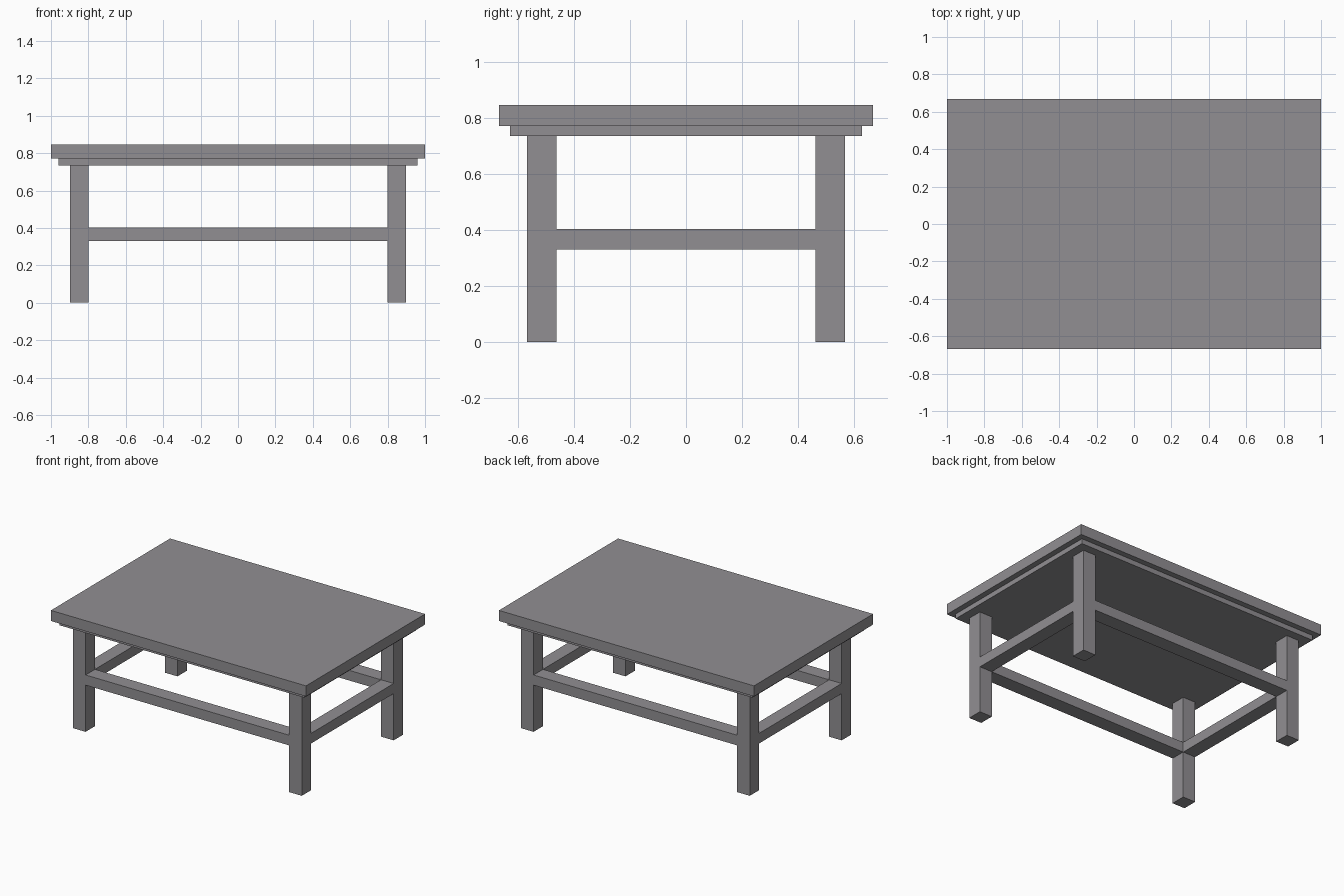
import bpy

if "Cube" in bpy.data.objects:
    bpy.data.objects.remove(bpy.data.objects["Cube"])

# Dark grey finish shared by every part
finish = bpy.data.materials.new("dark_grey")
finish.diffuse_color = (0.285, 0.275, 0.29, 1)
finish.use_nodes = True
finish.node_tree.nodes["Principled BSDF"].inputs["Base Color"].default_value = finish.diffuse_color


def box(name, x, y, z):
    """Flat-faced box from (min, max) ranges on each axis."""
    verts = [(a, b, c) for a in x for b in y for c in z]
    faces = [(0, 1, 3, 2), (4, 6, 7, 5), (0, 4, 5, 1),
             (2, 3, 7, 6), (0, 2, 6, 4), (1, 5, 7, 3)]
    mesh = bpy.data.meshes.new(name)
    mesh.from_pydata(verts, [], faces)
    mesh.materials.append(finish)
    obj = bpy.data.objects.new(name, mesh)
    bpy.context.collection.objects.link(obj)
    return obj


def span(side, inner, outer):
    """Range from inner to outer on the given side of the centre."""
    return tuple(sorted((side * inner, side * outer)))


LEG_X = (0.798, 0.897)
LEG_Y = (0.462, 0.567)
UNDER_Z, SLAB_Z, TOP_Z = 0.735, 0.77, 0.845
RAIL_Z = (0.331, 0.403)

# Table top and the smaller board beneath it
box("table_top", (-1, 1), (-0.667, 0.667), (SLAB_Z, TOP_Z))
box("under_board", (-0.96, 0.96), (-0.627, 0.627), (UNDER_Z, SLAB_Z))

# Four legs
for sy, depth in ((-1, "front"), (1, "back")):
    for sx, side in ((-1, "left"), (1, "right")):
        box(f"{depth}_{side}_leg", span(sx, *LEG_X), span(sy, *LEG_Y), (0, UNDER_Z))

# Rails between the legs, flush with the leg faces
for s, name in ((-1, "front"), (1, "back")):
    box(f"{name}_rail", (-LEG_X[0], LEG_X[0]), span(s, *LEG_Y), RAIL_Z)
for s, name in ((-1, "left"), (1, "right")):
    box(f"{name}_rail", span(s, *LEG_X), (-LEG_Y[0], LEG_Y[0]), RAIL_Z)
